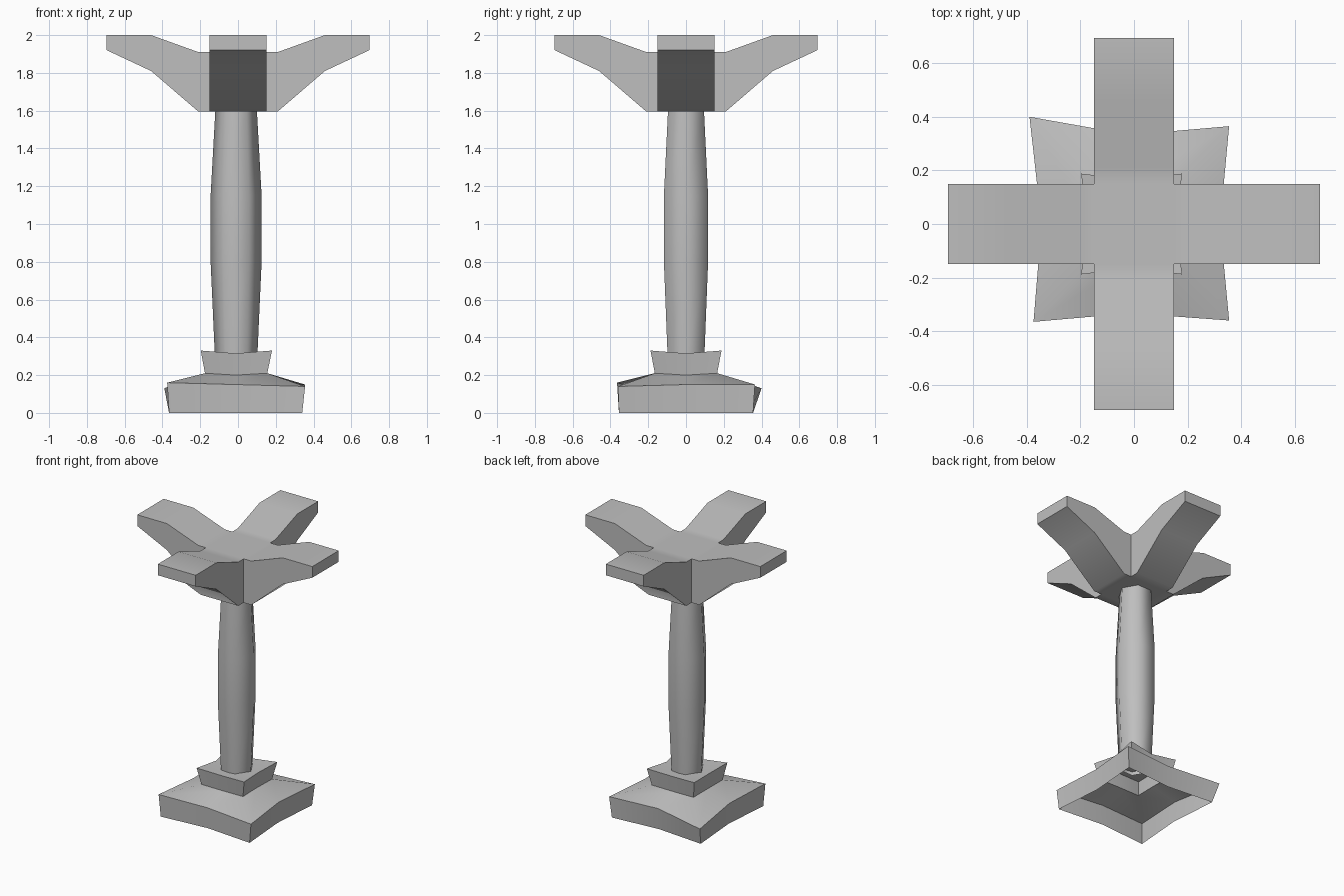
import bpy, bmesh, math

if "Cube" in bpy.data.objects:
    bpy.data.objects.remove(bpy.data.objects["Cube"])

stone = bpy.data.materials.new("grey stone")
stone.diffuse_color = (0.52, 0.52, 0.52, 1)
stone.use_nodes = True
stone.node_tree.nodes["Principled BSDF"].inputs["Base Color"].default_value = stone.diffuse_color


def finish(name, bm, angle):
    bmesh.ops.remove_doubles(bm, verts=bm.verts, dist=0.0005)
    bmesh.ops.recalc_face_normals(bm, faces=bm.faces)
    me = bpy.data.meshes.new(name)
    bm.to_mesh(me)
    bm.free()
    me.materials.append(stone)
    ob = bpy.data.objects.new(name, me)
    bpy.context.collection.objects.link(ob)
    bpy.ops.object.select_all(action='DESELECT')
    ob.select_set(True)
    bpy.context.view_layer.objects.active = ob
    bpy.ops.object.shade_smooth_by_angle(angle=math.radians(angle))
    return ob


def loft(bm, rings):
    """Join successive closed rings of points with quads."""
    rows = [[bm.verts.new(p) for p in ring] for ring in rings]
    for a, b in zip(rows, rows[1:]):
        n = len(a)
        for i in range(n):
            bm.faces.new((a[i], a[(i + 1) % n], b[(i + 1) % n], b[i]))
    return rows


# Column: slightly swollen hexagonal shaft
bm = bmesh.new()
loft(bm, [[(-0.01 + r * math.cos(math.radians(60 * i)),
            r * math.sin(math.radians(60 * i)), z) for i in range(6)]
          for r, z in ((0.112, 0.29), (0.135, 0.8), (0.135, 1.15), (0.11, 1.6))])
finish("column", bm, 65)


# Base: hollow, worn square plinth with a flared neck, open underneath
def star(c, mid, zmid):
    """Eight points: four given corners and pulled-in edge middles."""
    s = [(mid, 0), (0, mid), (-mid, 0), (0, -mid)]
    pts = []
    for k in range(4):
        pts += [(s[k][0] - 0.012, s[k][1], zmid), c[k]]
    return pts


def square(x0, x1, y, z):
    return [(x1, y, z), (x0, y, z), (x0, -y, z), (x1, -y, z)]


bm = bmesh.new()
rim = [(0.355, 0.365, 0.15), (-0.39, 0.40, 0.13),
       (-0.375, -0.365, 0.16), (0.355, -0.36, 0.14)]
rows = loft(bm, [star(square(-0.365, 0.34, 0.355, 0), 0.325, 0),
                 star(rim, 0.333, 0.15),
                 star(square(-0.175, 0.155, 0.165, 0.21), 0.15, 0.20),
                 star(square(-0.197, 0.18, 0.188, 0.33), 0.165, 0.315)])
centre = bm.verts.new((-0.01, 0, 0.31))
top = rows[-1]
for i in range(8):
    bm.faces.new((top[i], top[(i + 1) % 8], centre))
finish("base", bm, 45)

# Capital: four raised arms around a square centre
W = 0.15
stations = [(W, 1.91, 1.595), (0.21, 1.91, 1.595), (0.46, 2.0, 1.81), (0.695, 2.0, 1.92)]
bm = bmesh.new()
for k in range(4):
    c, s = round(math.cos(k * math.pi / 2)), round(math.sin(k * math.pi / 2))
    rows = loft(bm, [[(r * c - w * s, r * s + w * c, z)
                      for w, z in ((-W, zt), (W, zt), (W, zb), (-W, zb))]
                     for r, zt, zb in stations])
    bm.faces.new(rows[-1])
for z in (1.91, 1.595):
    bm.faces.new([bm.verts.new(p) for p in square(-W, W, W, z)])
finish("capital_arms", bm, 50)
